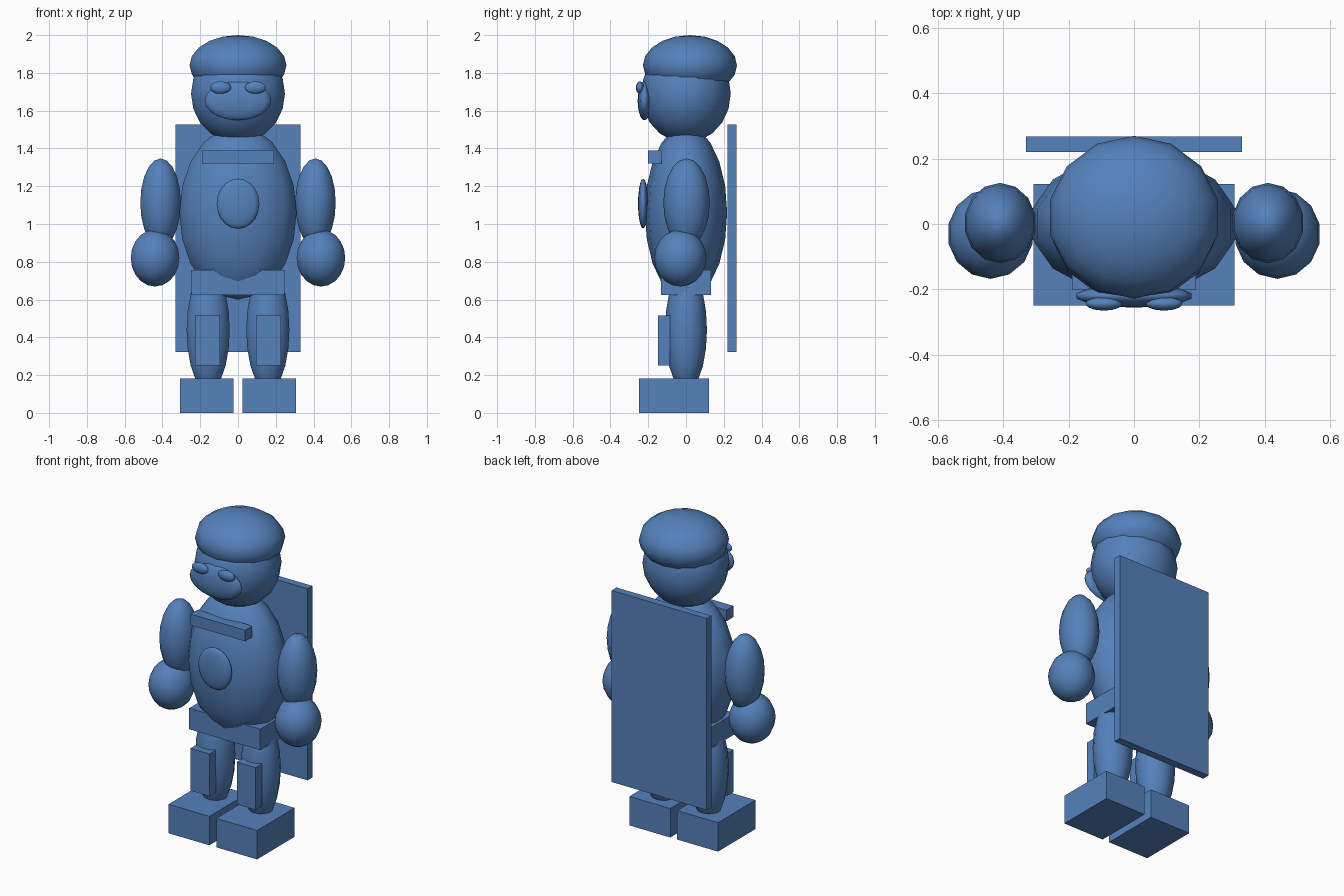
import bpy, bmesh
from mathutils import Matrix, Vector

if "Cube" in bpy.data.objects:
    bpy.data.objects.remove(bpy.data.objects["Cube"])

blue = bpy.data.materials.new("plain blue")
blue.diffuse_color = (0.09, 0.22, 0.50, 1)
blue.use_nodes = True
blue.node_tree.nodes["Principled BSDF"].inputs["Base Color"].default_value = blue.diffuse_color


def finish(name, bm, smooth):
    mesh = bpy.data.meshes.new(name)
    for f in bm.faces:
        f.smooth = smooth
    bm.to_mesh(mesh)
    bm.free()
    mesh.materials.append(blue)
    obj = bpy.data.objects.new(name, mesh)
    bpy.context.collection.objects.link(obj)
    return obj


def ball(name, center, radii):
    """Smooth ellipsoid with a coarse outline."""
    bm = bmesh.new()
    bmesh.ops.create_uvsphere(
        bm, u_segments=14, v_segments=10, radius=1,
        matrix=Matrix.Translation(center) @ Matrix.Diagonal((*radii, 1)))
    return finish(name, bm, True)


def block(name, low, high):
    """Box between two opposite corners."""
    low, high = Vector(low), Vector(high)
    bm = bmesh.new()
    bmesh.ops.create_cube(
        bm, size=1,
        matrix=Matrix.Translation((low + high) / 2) @ Matrix.Diagonal((*(high - low), 1)))
    return finish(name, bm, False)


# Head and face
ball("head", (0, 0, 1.69), (0.255, 0.237, 0.26))
ball("cap", (0, 0.021, 1.84), (0.263, 0.249, 0.16))
ball("muzzle", (0, -0.22, 1.652), (0.181, 0.036, 0.103))

# Body
ball("torso", (0, 0, 1.06), (0.318, 0.218, 0.46))
ball("chest_disc", (0, -0.227, 1.108), (0.116, 0.027, 0.132))
block("collar_bar", (-0.19, -0.20, 1.32), (0.19, -0.13, 1.39))
block("belt", (-0.247, -0.132, 0.625), (0.247, 0.132, 0.757))
block("cape", (-0.33, 0.22, 0.323), (0.33, 0.268, 1.527))

# Paired parts
for side, s in (("left", -1), ("right", 1)):
    ball(f"{side}_eye", (0.092 * s, -0.244, 1.722), (0.057, 0.021, 0.033))
    ball(f"{side}_arm", (0.41 * s, 0.003, 1.112), (0.11, 0.123, 0.235))
    ball(f"{side}_hand", (0.439 * s, -0.03, 0.82), (0.132, 0.138, 0.151))
    ball(f"{side}_leg", (0.158 * s, 0, 0.44), (0.117, 0.111, 0.324))
    block(f"{side}_knee_pad", (0.161 * s - 0.066, -0.148, 0.25), (0.161 * s + 0.066, -0.085, 0.516))
    block(f"{side}_boot", (0.166 * s - 0.142, -0.25, 0), (0.166 * s + 0.142, 0.122, 0.182))
